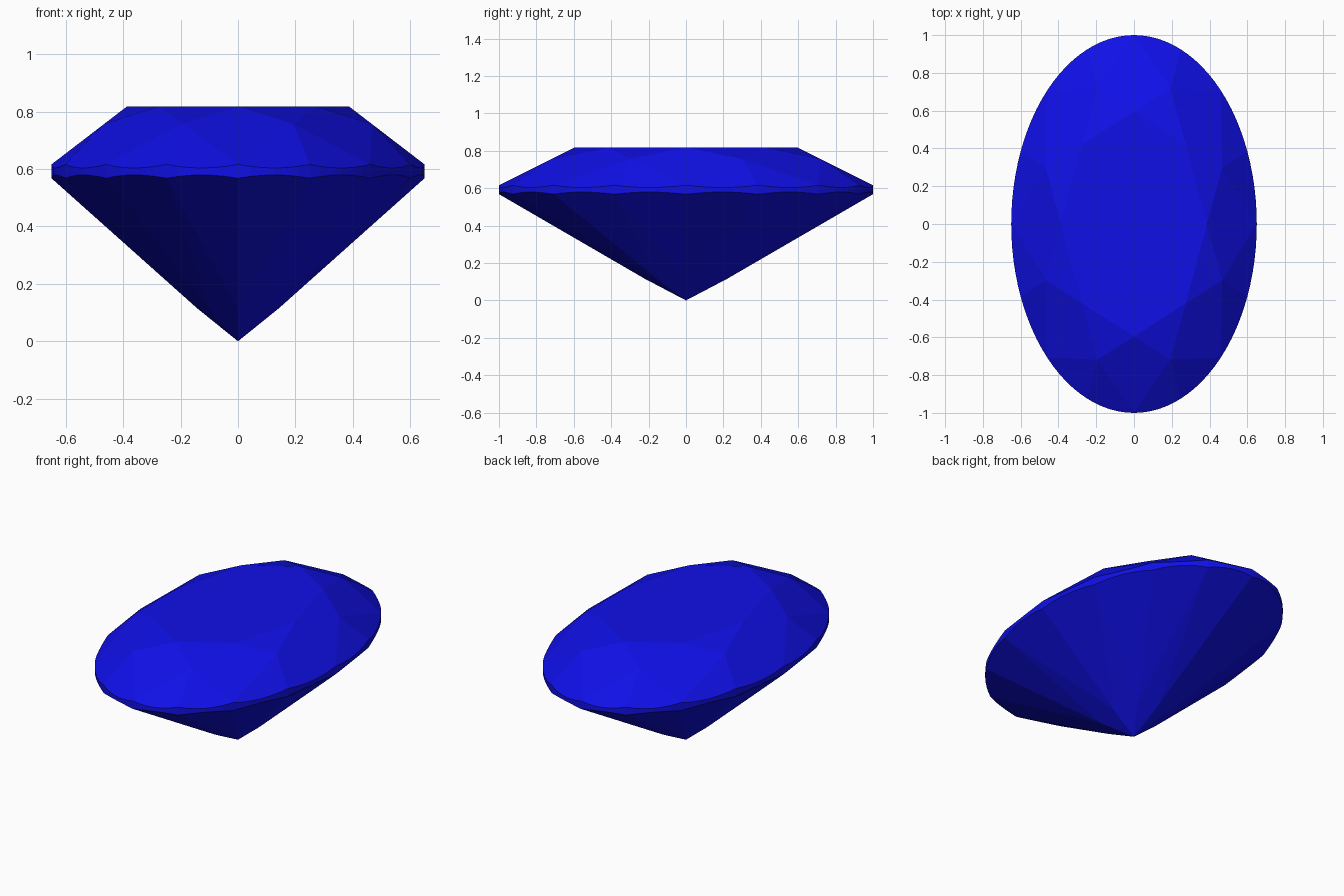
import bpy, bmesh
from math import sin, cos, pi

if "Cube" in bpy.data.objects:
    bpy.data.objects.remove(bpy.data.objects["Cube"])

WIDTH = 0.65                  # x squash of the oval
STEP = pi / 8                 # 22.5 degrees between facet corners
N = 6                         # girdle segments per facet
Z_TABLE, Z_TOP, Z_BOT = 0.818, 0.616, 0.568
R_TABLE, R_STAR, R_RIDGE = 0.595, 0.777, 0.22
C = cos(STEP / 2)

# heights that keep the kite facets planar
z_star = Z_TABLE - (Z_TABLE - Z_TOP) * (R_STAR * cos(STEP) - R_TABLE) / (1 - R_TABLE)
z_ridge = Z_BOT * R_RIDGE * cos(STEP)

bm = bmesh.new()


def point(r, a, z):
    return bm.verts.new((WIDTH * r * sin(a), r * cos(a), z))


def girdle(z_edge, r_apex, z_apex):
    """Scalloped ring where the flat facets meet the oval wall."""
    slope = (z_edge - z_apex) / (C * (1 - r_apex))
    ring = []
    for i in range(16 * N):
        off = (i % N) / N * STEP - STEP / 2
        ring.append(point(1, i / N * STEP, z_edge + slope * (cos(off) - C)))
    return ring


def arc(ring, k):
    return [ring[(k * N + j) % len(ring)] for j in range(N + 1)]


table = [point(R_TABLE, 2 * k * STEP, Z_TABLE) for k in range(8)]
star = [point(R_STAR, (2 * k + 1) * STEP, z_star) for k in range(8)]
ridge = [point(R_RIDGE, 2 * k * STEP, z_ridge) for k in range(8)]
culet = bm.verts.new((0, 0, 0))
top = girdle(Z_TOP, R_STAR, z_star)
bottom = girdle(Z_BOT, R_RIDGE, z_ridge)

face = bm.faces.new
face(table)
for k in range(8):
    n = (k + 1) % 8
    # crown: star, kite and two upper girdle facets
    face([table[k], table[n], star[k]])
    face([table[k], star[k], top[2 * k * N], star[k - 1]])
    face([star[k]] + arc(top, 2 * k))
    face([star[k]] + arc(top, 2 * k + 1))
    # pavilion: kite and two lower girdle facets
    face([culet, ridge[k], bottom[(2 * k + 1) * N], ridge[n]])
    face([ridge[k]] + arc(bottom, 2 * k))
    face([ridge[n]] + arc(bottom, 2 * k + 1))
# girdle wall
for i in range(16 * N):
    j = (i + 1) % (16 * N)
    face([top[i], top[j], bottom[j], bottom[i]])

bmesh.ops.recalc_face_normals(bm, faces=bm.faces)
mesh = bpy.data.meshes.new("oval_gem")
bm.to_mesh(mesh)
bm.free()
gem = bpy.data.objects.new("oval_gem", mesh)
bpy.context.collection.objects.link(gem)

mat = bpy.data.materials.new("blue_gem")
mat.diffuse_color = (0.005, 0.005, 0.8, 1)
mat.use_nodes = True
mat.node_tree.nodes["Principled BSDF"].inputs["Base Color"].default_value = mat.diffuse_color
mesh.materials.append(mat)
